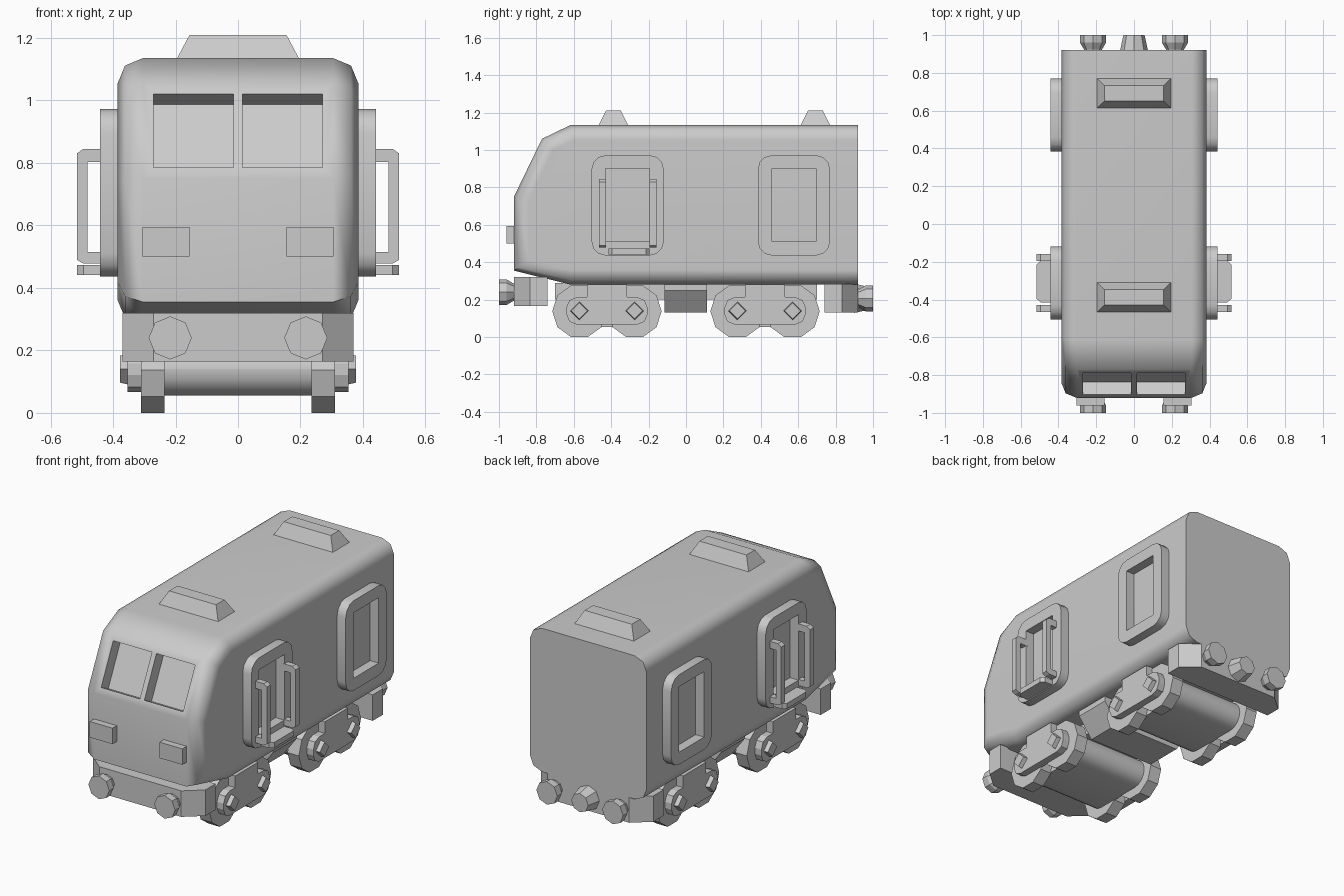
import bpy, bmesh
from math import sin, cos, pi, radians, atan2
from mathutils import Matrix

if "Cube" in bpy.data.objects:
    bpy.data.objects.remove(bpy.data.objects["Cube"])


def finish(name, bm, smooth=None, mirror=False):
    bmesh.ops.recalc_face_normals(bm, faces=bm.faces)
    me = bpy.data.meshes.new(name)
    bm.to_mesh(me)
    bm.free()
    if smooth:
        me.shade_smooth()
        me.set_sharp_from_angle(angle=radians(smooth))
    ob = bpy.data.objects.new(name, me)
    bpy.context.collection.objects.link(ob)
    if mirror:
        ob.modifiers.new("mirror", 'MIRROR').use_mirror_merge = False
    return ob


def place(axis, a, b, t):
    """2D point plus depth along an axis -> 3D point."""
    return {'x': (t, a, b), 'y': (a, t, b), 'z': (a, b, t)}[axis]


def loft_bm(axis, rings):
    """rings: list of (depth, 2D points), capped at both ends."""
    bm = bmesh.new()
    loops = [[bm.verts.new(place(axis, a, b, t)) for a, b in pts] for t, pts in rings]
    n = len(loops[0])
    for p, q in zip(loops, loops[1:]):
        for i in range(n):
            bm.faces.new((p[i], p[(i + 1) % n], q[(i + 1) % n], q[i]))
    bm.faces.new(loops[0])
    bm.faces.new(loops[-1])
    return bm


def loft(name, axis, rings, **kw):
    return finish(name, loft_bm(axis, rings), **kw)


def prism(name, axis, pts, lo, hi, **kw):
    return loft(name, axis, [(lo, pts), (hi, pts)], **kw)


def rect(a0, a1, b0, b1):
    return [(a0, b0), (a1, b0), (a1, b1), (a0, b1)]


def ngon(a, b, r, n, start=0.0):
    return [(a + r * cos(start + 2 * pi * i / n), b + r * sin(start + 2 * pi * i / n)) for i in range(n)]


def rounded(a0, a1, b0, b1, r, seg=3):
    pts = []
    for k, (a, b) in enumerate([(a1 - r, b1 - r), (a0 + r, b1 - r), (a0 + r, b0 + r), (a1 - r, b0 + r)]):
        for i in range(seg + 1):
            t = pi / 2 * (k + i / seg)
            pts.append((a + r * cos(t), b + r * sin(t)))
    return pts


# body: side profile extruded across, outline edges rounded except at the flat back
profile = [(0.92, 0.28), (0.92, 1.135), (-0.615, 1.135), (-0.77, 1.06),
           (-0.92, 0.75), (-0.92, 0.355), (-0.615, 0.28)]
bm = loft_bm('x', [(-0.385, profile), (0.385, profile)])
edges = [e for e in bm.edges
         if abs(e.verts[0].co.x - e.verts[1].co.x) < 0.01 and min(v.co.y for v in e.verts) < 0.9]
bmesh.ops.bevel(bm, geom=edges, offset=0.08, segments=2, profile=0.5, affect='EDGES')
body = finish("body", bm, smooth=50)

# windscreen recesses cut square to the sloping face
tilt = atan2(0.15, 0.31)
bm = bmesh.new()
for x in (-0.1425, 0.1425):
    m = (Matrix.Translation((x, -0.846, 0.9025)) @ Matrix.Rotation(-tilt, 4, 'X')
         @ Matrix.Diagonal((0.255, 0.15, 0.261, 1)))
    bmesh.ops.create_cube(bm, size=1, matrix=m)
cutter = finish("windscreen_cutter", bm)
cutter.hide_render = True
cutter.hide_viewport = True
cut = body.modifiers.new("windscreen", 'BOOLEAN')
cut.object = cutter
cut.solver = 'EXACT'
body.modifiers.new("normals", 'WEIGHTED_NORMAL').keep_sharp = True

# headlights
prism("headlight", 'x', rect(-0.96, -0.90, 0.50, 0.595), 0.155, 0.305, mirror=True)

# roof vents
for y in (-0.388, 0.692):
    loft("roof_vent", 'z', [(1.12, rect(-0.195, 0.195, y - 0.078, y + 0.078)),
                            (1.135, rect(-0.195, 0.195, y - 0.078, y + 0.078)),
                            (1.21, rect(-0.155, 0.155, y - 0.04, y + 0.04))])

# door and window frames on the sides, with a rectangular opening
for name, y in (("door_frame", -0.312), ("window_frame", 0.577)):
    bm = bmesh.new()
    ring_edges = []
    for pts in (rounded(y - 0.193, y + 0.193, 0.436, 0.972, 0.075),
                rect(y - 0.118, y + 0.118, 0.51, 0.90)):
        vs = [bm.verts.new((0.375, a, b)) for a, b in pts]
        ring_edges += [bm.edges.new((vs[i - 1], vs[i])) for i in range(len(vs))]
    bmesh.ops.triangle_fill(bm, edges=ring_edges, use_beauty=True)
    ext = bmesh.ops.extrude_face_region(bm, geom=bm.faces[:])
    bmesh.ops.translate(bm, vec=(0.066, 0, 0), verts=[v for v in ext["geom"] if isinstance(v, bmesh.types.BMVert)])
    finish(name, bm, smooth=35, mirror=True)

# grab rails and step at the doors
rail = [(0.43, 0.845), (0.495, 0.845), (0.516, 0.83), (0.516, 0.49), (0.495, 0.478), (0.43, 0.478),
        (0.43, 0.515), (0.482, 0.515), (0.482, 0.803), (0.43, 0.803)]
for y in (-0.447, -0.177):
    prism("grab_rail", 'y', rail, y - 0.018, y + 0.018, mirror=True)
step = [(0.43, -0.415), (0.495, -0.415), (0.516, -0.395), (0.516, -0.215), (0.495, -0.195), (0.43, -0.195)]
prism("door_step", 'z', step, 0.442, 0.474, mirror=True)

# bogies: wheels, central block, side frames and axle bolts
for c in (-0.4225, 0.4225):
    for y in (c - 0.1475, c + 0.1475):
        prism("wheel", 'x', ngon(y, 0.138, 0.145, 10), 0.235, 0.31, mirror=True)
        loft("axle_bolt", 'x', [(0.34, ngon(y, 0.14, 0.052, 4)), (0.378, ngon(y, 0.14, 0.043, 4))], mirror=True)
    prism("bogie_block", 'x', rounded(c - 0.2325, c + 0.2325, 0.055, 0.225, 0.084, 4), -0.24, 0.24, smooth=40)
    side = rounded(c - 0.217, c + 0.217, 0.067, 0.213, 0.055, 2)
    # raised hanger on the top edge, between the two upper corners
    side[3:3] = [(c + 0.108, 0.213), (c + 0.108, 0.282), (c - 0.108, 0.282), (c - 0.108, 0.213)]
    prism("bogie_side_frame", 'x', side, 0.305, 0.353, mirror=True)

# underframe beam and tank
prism("underframe", 'y', rect(-0.2, 0.2, 0.2, 0.29), -0.7, 0.7)
tank = [(-0.31, 0.29), (-0.31, 0.25), (-0.22, 0.13), (0.22, 0.13), (0.31, 0.25), (0.31, 0.29)]
prism("underfloor_tank", 'y', tank, -0.115, 0.113)

# bumper beams with angled ends, and buffers
for end, s, z0, z1 in (("front", -1, 0.165, 0.32), ("rear", 1, 0.13, 0.285)):
    plan = [(-0.37, s * 0.74), (-0.37, s * 0.835), (-0.27, s * 0.92),
            (0.27, s * 0.92), (0.37, s * 0.835), (0.37, s * 0.74)]
    prism(end + "_bumper", 'z', plan, z0, z1)
    z = 0.24 if s < 0 else 0.207
    loft(end + "_buffer", 'y', [(s * 0.90, ngon(0.217, z, 0.045, 8)), (s * 0.925, ngon(0.217, z, 0.048, 8)),
                                (s * 0.96, ngon(0.217, z, 0.069, 8)), (s * 1.0, ngon(0.217, z, 0.069, 8))],
         mirror=True)
loft("rear_coupling", 'y', [(0.90, ngon(0, 0.207, 0.078, 8)), (1.0, ngon(0, 0.207, 0.056, 8))])
